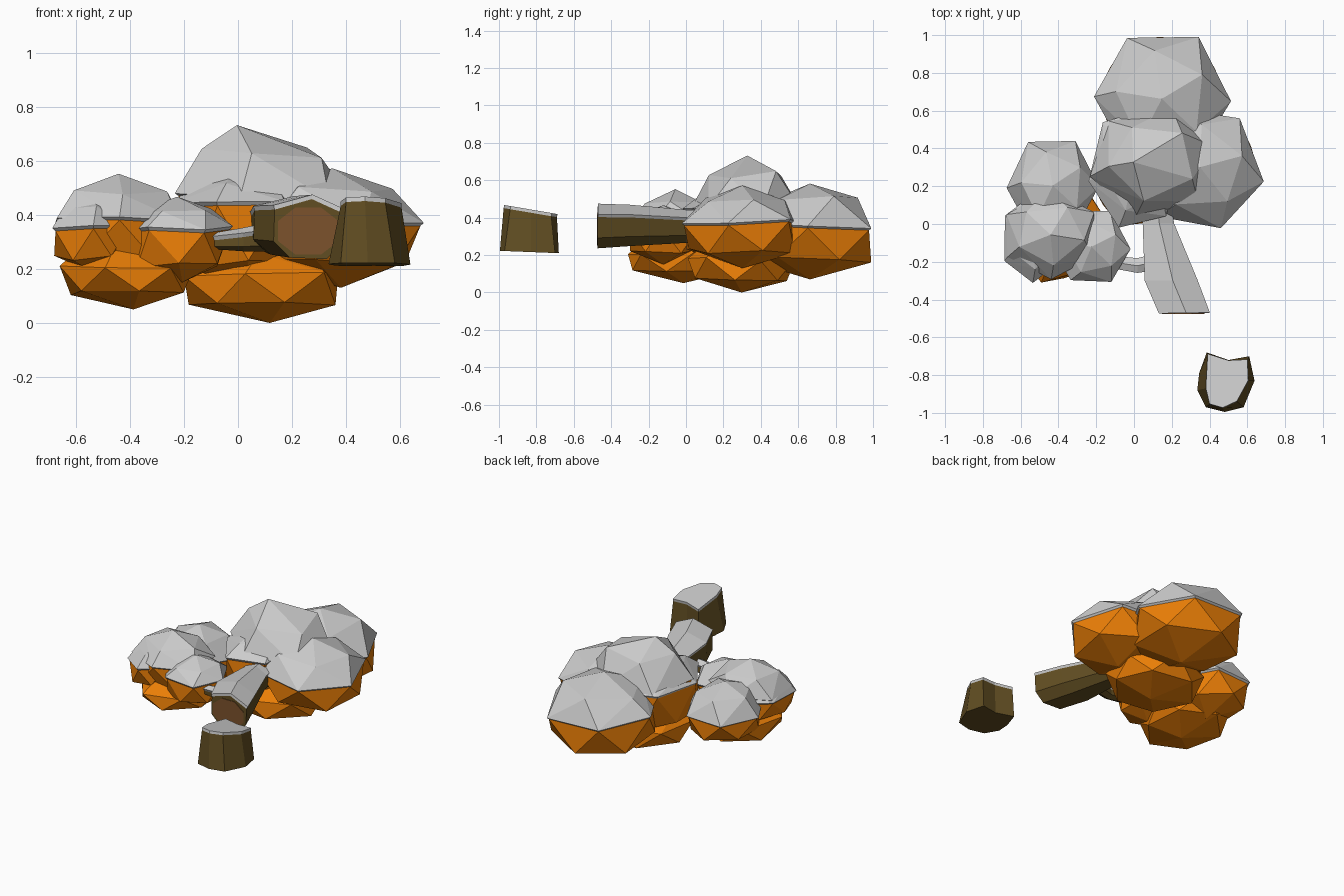
import bpy, bmesh, math, random
from mathutils import Vector

if "Cube" in bpy.data.objects:
    bpy.data.objects.remove(bpy.data.objects["Cube"])

random.seed(11)


def mat(name, col):
    m = bpy.data.materials.new(name)
    m.diffuse_color = (*col, 1)
    m.use_nodes = True
    m.node_tree.nodes["Principled BSDF"].inputs["Base Color"].default_value = m.diffuse_color
    return m


LEAF = mat("autumn_leaves", (0.83, 0.21, 0.002))
BARK = mat("bark", (0.12, 0.075, 0.016))
WOOD = mat("cut_wood", (0.2, 0.085, 0.025))


def add_object(name, bm, material=None):
    me = bpy.data.meshes.new(name)
    bm.to_mesh(me)
    ob = bpy.data.objects.new(name, me)
    bpy.context.collection.objects.link(ob)
    if material:
        me.materials.append(material)
    return ob


def finish(name, bm, material, snow_limit=None, thick=0.017):
    """Make the part, then a thick snow layer from its upward faces."""
    bmesh.ops.recalc_face_normals(bm, faces=bm.faces)
    bm.normal_update()
    add_object(name, bm, material)
    if snow_limit is not None:
        down = [f for f in bm.faces if f.normal.z < snow_limit]
        bmesh.ops.delete(bm, geom=down, context='FACES')
        snow = add_object(name + "_snow", bm)
        mod = snow.modifiers.new("thickness", 'SOLIDIFY')
        mod.thickness = thick
        mod.offset = 1
    bm.free()


def blob(name, xs, ys, zs, turn=0, snow=0.2, rim=.14, apex=0):
    """Faceted leaf clump fitted to a bounding box, rim corners turned by degrees."""
    pts = [Vector((0.1, 0, -1)), Vector((apex, 0, 1.04))]
    t = math.radians(turn)
    for n, r, z, off in ((6, .92, -.56, .5), (6, 1.03, rim, 0), (5, .7, .7, .4)):
        for i in range(n):
            a = t + (i + off + random.uniform(-.05, .05)) * math.tau / n
            q = r * random.uniform(.98, 1.02)
            pts.append(Vector((q * math.cos(a), q * math.sin(a),
                               z + random.uniform(-.08, .08))))
    for k, (lo, hi) in enumerate((xs, ys, zs)):
        a, b = min(p[k] for p in pts), max(p[k] for p in pts)
        for p in pts:
            p[k] = lo + (p[k] - a) / (b - a) * (hi - lo)
    bm = bmesh.new()
    for p in pts:
        bm.verts.new(p)
    res = bmesh.ops.convex_hull(bm, input=bm.verts)
    inner = [v for v in res["geom_interior"] if isinstance(v, bmesh.types.BMVert)]
    bmesh.ops.delete(bm, geom=inner, context='VERTS')
    finish(name, bm, LEAF, snow)


def loft(name, rings, material, snow_limit=None):
    """Closed solid through rings with equal point counts."""
    bm = bmesh.new()
    vs = [[bm.verts.new(p) for p in r] for r in rings]
    n = len(vs[0])
    for a, b in zip(vs, vs[1:]):
        for i in range(n):
            bm.faces.new((a[i], a[(i + 1) % n], b[(i + 1) % n], b[i]))
    bm.faces.new(vs[0])
    bm.faces.new(vs[-1])
    finish(name, bm, material, snow_limit)


def ring(c, ru, rz, u, n):
    c, u = Vector(c), Vector(u)
    return [c + u * ru * math.cos((i + .5) * math.tau / n)
            + Vector((0, 0, rz * math.sin((i + .5) * math.tau / n)))
            for i in range(n)]


# large crown
blob("crown_peak", (-.22, .41), (.05, .60), (.15, .715), 15, rim=.1, apex=-.3)
blob("crown_back", (-.20, .50), (.34, .99), (.07, .565), 0)
blob("crown_right", (.03, .675), (-.01, .60), (.13, .555), -10)
blob("crown_left", (-.23, .23), (-.01, .60), (.12, .57), 10, rim=.4)
blob("crown_base", (-.20, .37), (.01, .59), (0, .32), 20, snow=None)

# small crown
blob("small_crown_back", (-.66, -.20), (-.02, .43), (.10, .48), 0)
blob("small_crown_top", (-.67, -.22), (-.28, .17), (.18, .535), 30, rim=.1)
blob("small_crown_left", (-.68, -.40), (-.30, .14), (.18, .455), 30, rim=.25)
blob("small_crown_right", (-.42, -.03), (-.30, .06), (.15, .45), 0, rim=.3)
blob("small_crown_base", (-.66, -.16), (-.31, .28), (.05, .33), 10, snow=None)

# fallen trunk: low ridged top, with its cut end
X, Y = (1, 0, 0), (0, 1, 0)
profile = [(-.95, -.4), (-.5, -.95), (.5, -1), (.95, -.5), (1, .5), (.1, 1), (-.92, .65)]
sections = [(.26, -.472, .347, .135, .111), (.19, -.30, .35, .14, .102),
            (.125, 0, .345, .08, .08), (.11, .12, .345, .075, .08)]
loft("trunk", [[(cx + rx * u, y, cz + rz * v) for u, v in profile]
               for cx, y, cz, rx, rz in sections], BARK, 0.3)
loft("trunk_cut", [ring((.26, -.476, .34), .122, .095, X, 8),
                   ring((.26, -.46, .34), .122, .095, X, 8)], WOOD)

# side branch
loft("branch", [ring((.12, -.20, .31), .042, .045, Y, 6),
                ring((.02, -.22, .30), .036, .035, Y, 6),
                ring((-.12, -.20, .293), .03, .018, Y, 6)], BARK, 0.3)

# stump
base = [(.385, -.68), (.50, -.72), (.61, -.70), (.638, -.83), (.58, -.97),
        (.48, -.995), (.38, -.97), (.335, -.88), (.345, -.79)]
top = [(.39, -.69), (.50, -.725), (.60, -.72), (.605, -.83), (.545, -.94),
       (.47, -.975), (.40, -.955), (.38, -.87), (.385, -.78)]
loft("stump", [[(x, y, .21 + (y + .68) * -.04) for x, y in base],
               [(x, y, .45 + (y + .97) * -.17) for x, y in top]], BARK, 0.6)
